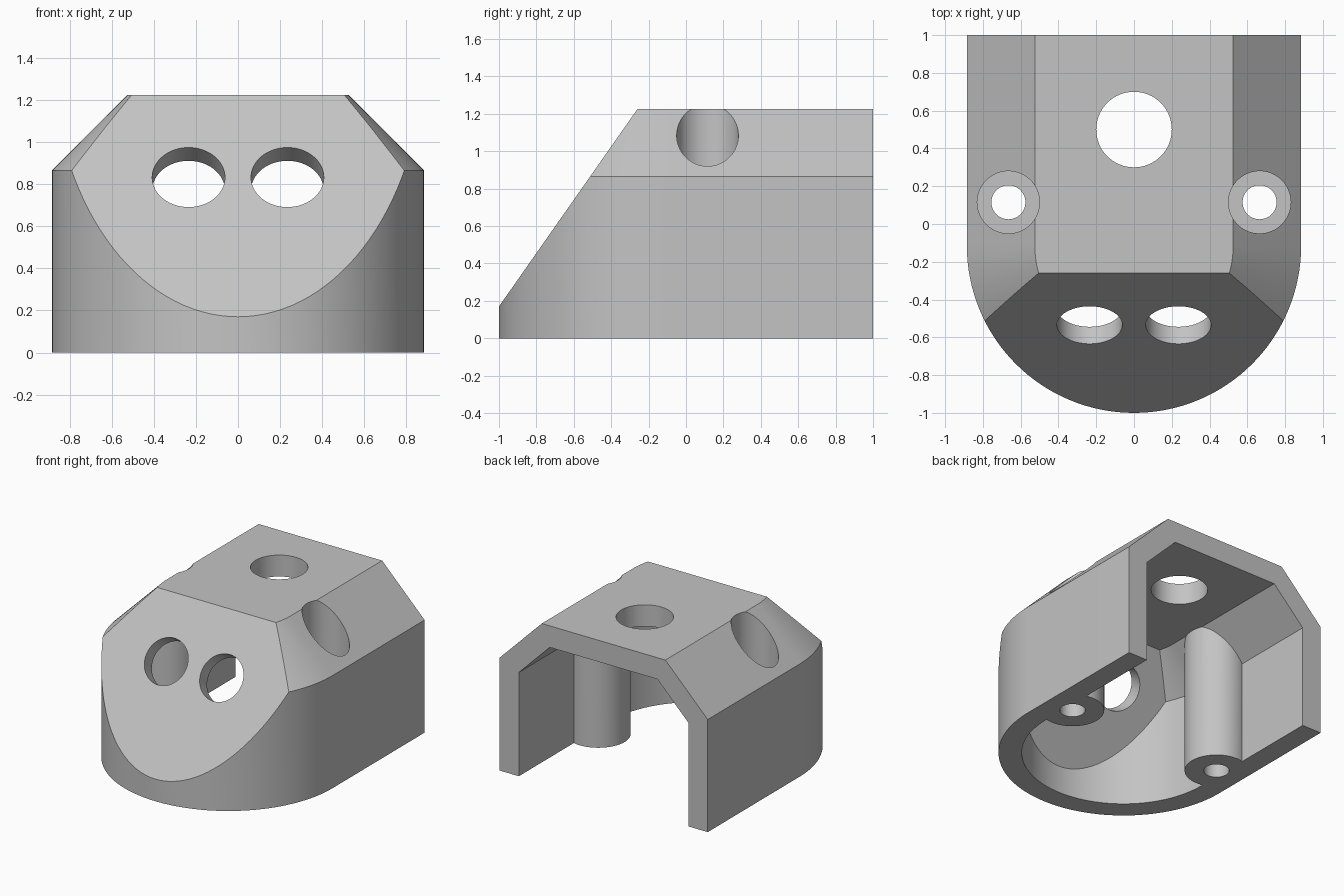
import bpy, bmesh, math
from mathutils import Vector

cube = bpy.data.objects.get("Cube")
if cube:
    bpy.data.objects.remove(cube, do_unlink=True)

ARC_Y = -0.115                                  # centre of the rounded nose
SLOPE_POINT = Vector((0, -1, 0.17))
SLOPE_NORMAL = Vector((0, -1.055, 0.74)).normalized()
WALL_GREY = (0.55, 0.55, 0.55, 1)

grey = bpy.data.materials.new("plain grey")
grey.use_nodes = True
grey.diffuse_color = WALL_GREY
grey.node_tree.nodes["Principled BSDF"].inputs["Base Color"].default_value = WALL_GREY


def finish(bm, name):
    bmesh.ops.recalc_face_normals(bm, faces=bm.faces)
    mesh = bpy.data.meshes.new(name)
    bm.to_mesh(mesh)
    bm.free()
    mesh.materials.append(grey)
    obj = bpy.data.objects.new(name, mesh)
    bpy.context.scene.collection.objects.link(obj)
    return obj


def nosed_block(name, radius, top_radius, levels, back, inset):
    """Round-nosed block with a chamfered top and a sloping front cut."""
    bm = bmesh.new()
    rings = []
    for r, z in zip((radius, radius, top_radius), levels):
        pts = [(r, back)]
        for i in range(65):
            a = -math.pi * i / 64
            pts.append((r * math.cos(a), ARC_Y + r * math.sin(a)))
        pts.append((-r, back))
        rings.append([bm.verts.new((x, y, z)) for x, y in pts])
    for low, high in zip(rings, rings[1:]):
        for i in range(len(low)):
            j = (i + 1) % len(low)
            bm.faces.new((low[i], low[j], high[j], high[i]))
    bm.faces.new(rings[0])
    bm.faces.new(rings[-1])
    bmesh.ops.recalc_face_normals(bm, faces=bm.faces)
    bmesh.ops.bisect_plane(bm, geom=bm.verts[:] + bm.edges[:] + bm.faces[:],
                           plane_co=SLOPE_POINT - SLOPE_NORMAL * inset,
                           plane_no=SLOPE_NORMAL, clear_outer=True)
    bmesh.ops.holes_fill(bm, edges=[e for e in bm.edges if e.is_boundary], sides=0)
    return finish(bm, name)


def cylinder(name, centre, radius, length, axis=Vector((0, 0, 1))):
    bm = bmesh.new()
    bmesh.ops.create_cone(bm, cap_ends=True, segments=64, radius1=radius,
                          radius2=radius, depth=length)
    obj = finish(bm, name)
    obj.rotation_euler = axis.to_track_quat('Z', 'Y').to_euler()
    obj.location = centre
    return obj


def cut(target, cutter):
    mod = target.modifiers.new("cut", 'BOOLEAN')
    mod.operation = 'DIFFERENCE'
    mod.solver = 'EXACT'
    mod.object = cutter
    bpy.context.view_layer.objects.active = target
    bpy.ops.object.modifier_apply(modifier=mod.name)
    bpy.data.objects.remove(cutter, do_unlink=True)


# Outer shell and the cavity open at the back and underneath
housing = nosed_block("housing", 0.885, 0.525, (0, 0.865, 1.225), 1.0, 0)
cavity = nosed_block("cavity", 0.72, 0.457, (-0.1, 0.797, 1.06), 1.2, 0.11)

# Screw bosses stay solid inside the cavity
for side in (-1, 1):
    cut(cavity, cylinder("boss", (side * 0.665, 0.115, 0.5), 0.225, 2))
cut(housing, cavity)

# Screw holes with deep counterbores, and the two holes in the sloping front
eye_y = -0.535
eye_z = 0.17 + (eye_y + 1) * 1.055 / 0.74
for side in (-1, 1):
    x = side * 0.665
    cut(housing, cylinder("screw_hole", (x, 0.115, 0.5), 0.09, 2))
    cut(housing, cylinder("counterbore", (x, 0.115, 1.0), 0.165, 1.2))
    cut(housing, cylinder("front_hole", (side * 0.235, eye_y, eye_z), 0.173, 0.4,
                          SLOPE_NORMAL))

# Round hole in the roof
cut(housing, cylinder("roof_hole", (0, 0.5, 1.15), 0.2, 0.6))

bpy.ops.object.select_all(action='DESELECT')
housing.select_set(True)
bpy.context.view_layer.objects.active = housing
bpy.ops.object.shade_smooth_by_angle(angle=math.radians(25))
